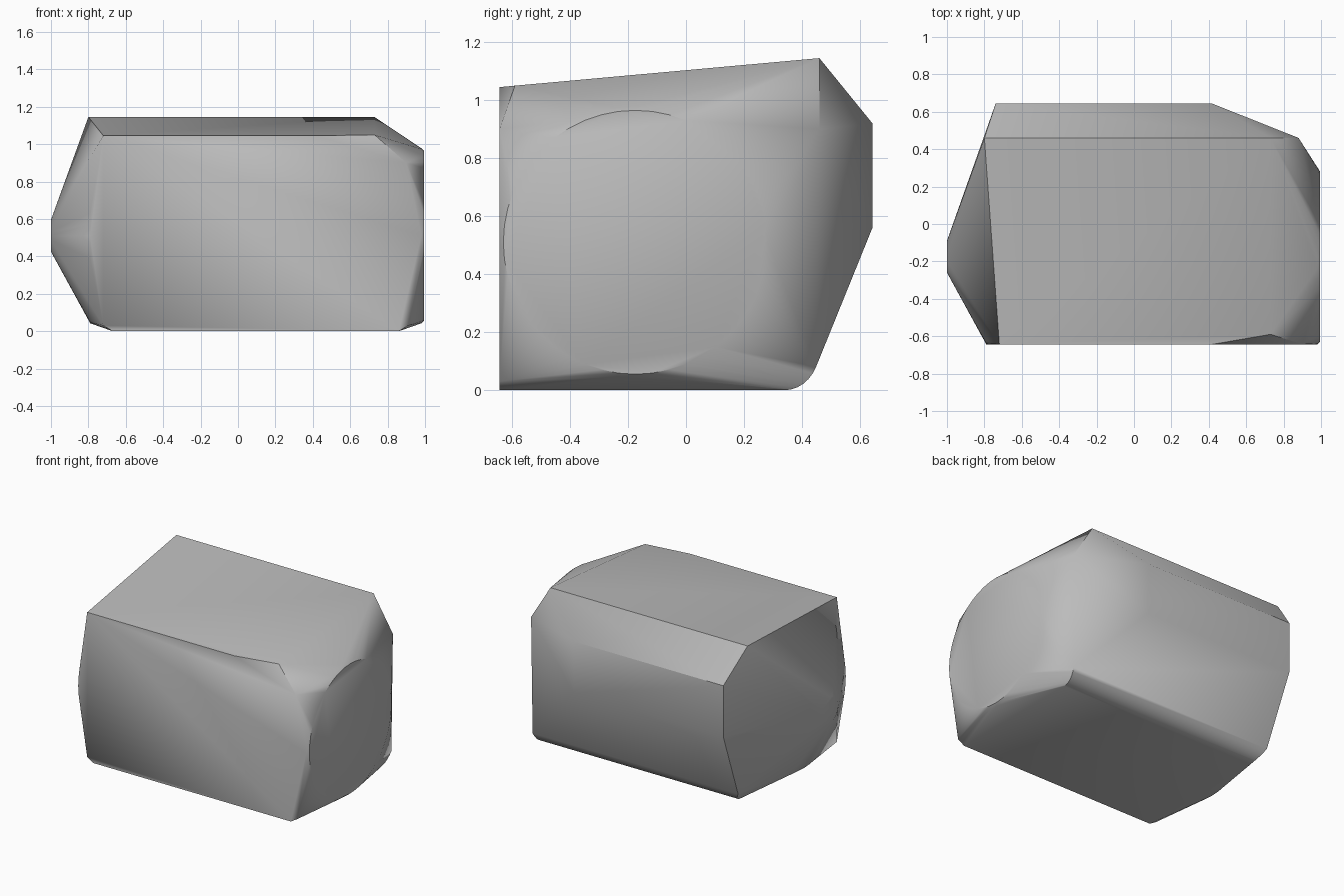
import bpy
import bmesh
from math import cos, sin, tau, radians

default = bpy.data.objects.get("Cube")
if default:
    bpy.data.objects.remove(default, do_unlink=True)

grey = bpy.data.materials.new("stone grey")
grey.use_nodes = True
colour = (0.5, 0.5, 0.5, 1)
grey.diffuse_color = colour
grey.node_tree.nodes["Principled BSDF"].inputs["Base Color"].default_value = colour

FRONT, BACK = -0.643, 0.643


def ring(x, radius, count=48):
    """Circle of points facing sideways, around the shared end axis."""
    return [(x, -0.175 + radius * cos(tau * i / count),
             0.51 + radius * sin(tau * i / count)) for i in range(count)]


# Round ends: wide disc on one side, cone to a small knob on the other
points = ring(0.995, 0.455) + ring(0.98, 0.468)
points += ring(-0.79, 0.468) + ring(-1.0, 0.085, 24)

# Top slab corners
points += [(-0.80, 0.46, 1.145), (0.73, 0.46, 1.145),
           (-0.72, FRONT, 1.045), (0.42, FRONT, 1.045),
           (0.73, -0.59, 1.05), (0.90, FRONT, 0.90)]

# Back panel and the side corner behind the disc
for z in (0.92, 0.56):
    points += [(-0.74, BACK, z), (0.42, BACK, z)]
points.append((0.88, 0.46, 0.90))

# Rounded lower back edge
for i in range(7):
    a = radians(65) * i / 6
    y, z = 0.34 + 0.12 * sin(a), 0.14 * (1 - cos(a))
    points += [(-0.67 - 0.6 * z, y, z), (0.86 + 0.2 * z, y, z)]

# Lower front corners
points += [(-0.67, FRONT, 0), (-0.72, FRONT, 0.03),
           (0.86, FRONT, 0), (0.91, FRONT, 0.03)]

# Wrap the points in one convex body
bm = bmesh.new()
for p in points:
    bm.verts.new(p)
hull = bmesh.ops.convex_hull(bm, input=bm.verts[:])
loose = {g for g in hull["geom_interior"] + hull["geom_unused"]
         if isinstance(g, bmesh.types.BMVert)}
bmesh.ops.delete(bm, geom=list(loose), context="VERTS")
bmesh.ops.dissolve_limit(bm, angle_limit=radians(0.5),
                         verts=bm.verts[:], edges=bm.edges[:])
bmesh.ops.recalc_face_normals(bm, faces=bm.faces[:])
mesh = bpy.data.meshes.new("faceted_body")
bm.to_mesh(mesh)
bm.free()
mesh.materials.append(grey)

body = bpy.data.objects.new("faceted_body", mesh)
bpy.context.collection.objects.link(body)
bpy.context.view_layer.objects.active = body
body.select_set(True)
bpy.ops.object.shade_smooth_by_angle(angle=radians(35))
